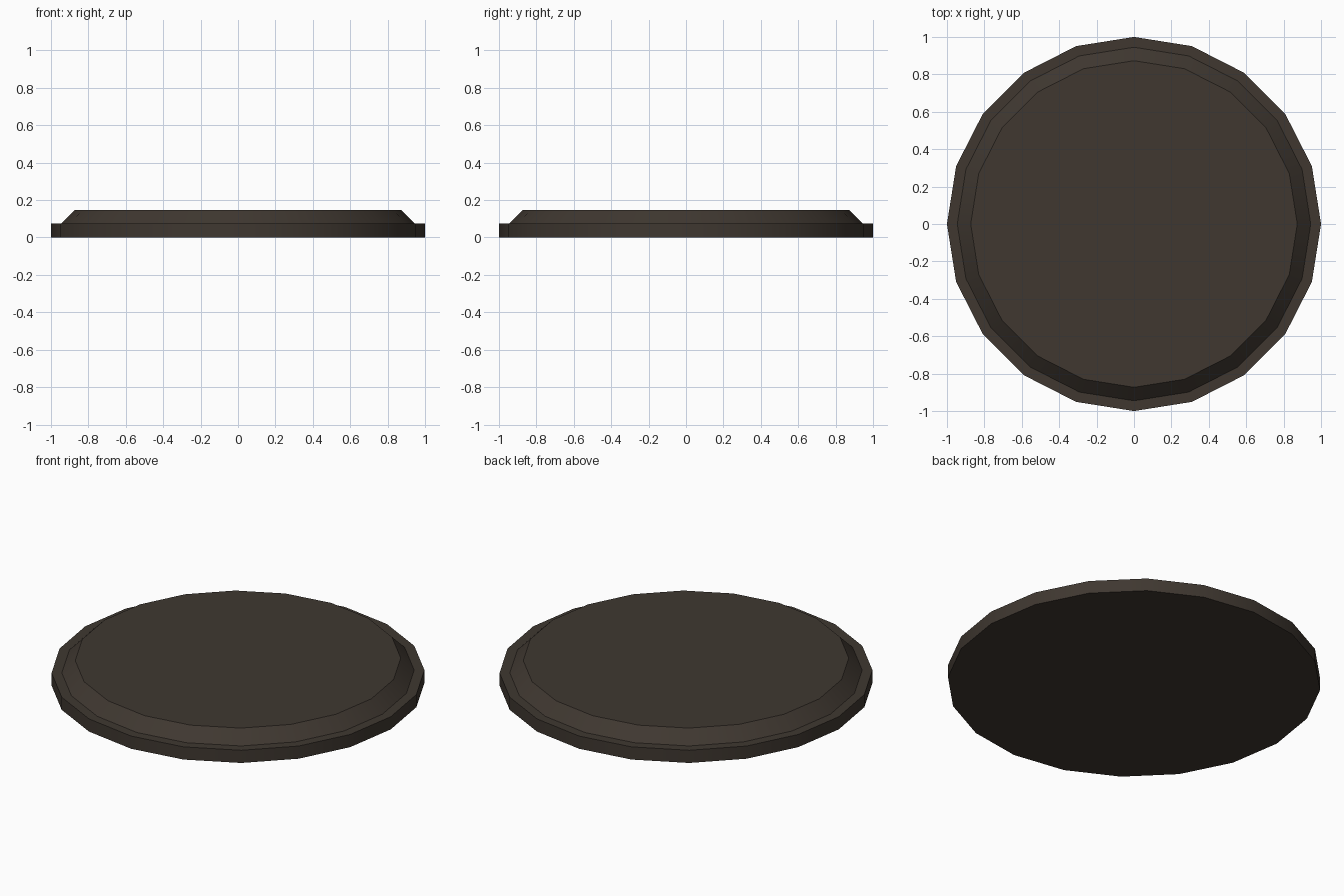
import bpy, bmesh, math

if "Cube" in bpy.data.objects:
    bpy.data.objects.remove(bpy.data.objects["Cube"])

SIDES = 20
# Profile (radius, height): outer wall, flat ledge, chamfer up to the top face
PROFILE = [(1.0, 0.0), (1.0, 0.075), (0.945, 0.075), (0.873, 0.147)]

# Dark brown-grey material
mat = bpy.data.materials.new("dark_brown")
mat.diffuse_color = (0.050, 0.039, 0.030, 1.0)
mat.use_nodes = True
mat.node_tree.nodes["Principled BSDF"].inputs["Base Color"].default_value = mat.diffuse_color

# Round base turned from the profile
bm = bmesh.new()
rings = []
for r, z in PROFILE:
    rings.append([bm.verts.new((r * math.cos(2 * math.pi * i / SIDES),
                                r * math.sin(2 * math.pi * i / SIDES), z))
                  for i in range(SIDES)])
for low, high in zip(rings, rings[1:]):
    for i in range(SIDES):
        j = (i + 1) % SIDES
        bm.faces.new((low[i], low[j], high[j], high[i]))

# Bottom and top faces
bm.faces.new(rings[0][::-1])
bm.faces.new(rings[-1])

mesh = bpy.data.meshes.new("round_base")
bm.to_mesh(mesh)
bm.free()
mesh.materials.append(mat)
base = bpy.data.objects.new("round_base", mesh)
bpy.context.collection.objects.link(base)

# Smooth around the rim, sharp at the step and chamfer
bpy.context.view_layer.objects.active = base
base.select_set(True)
bpy.ops.object.shade_smooth_by_angle(angle=math.radians(30))
